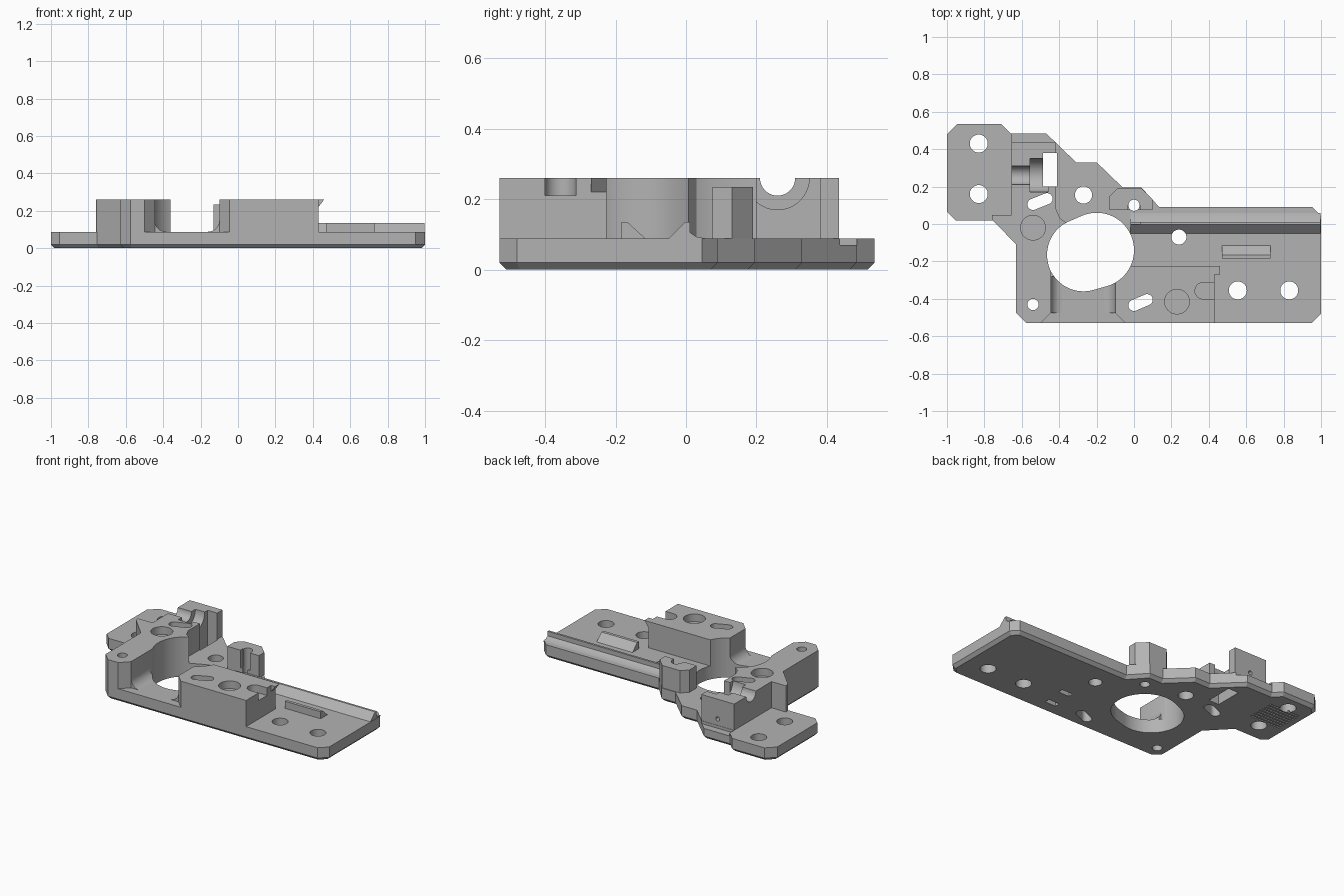
import bpy, bmesh, math
from mathutils import Vector
from mathutils.geometry import convex_hull_2d

cube = bpy.data.objects.get("Cube")
if cube:
    bpy.data.objects.remove(cube, do_unlink=True)

grey = bpy.data.materials.new("mid grey")
grey.use_nodes = True
grey.diffuse_color = (0.45, 0.45, 0.45, 1)
grey.node_tree.nodes["Principled BSDF"].inputs["Base Color"].default_value = grey.diffuse_color

TOP, FLOOR = 0.26, 0.088
parts, cutters = [], []
cut_group = bpy.data.collections.new("cutters")
bpy.context.scene.collection.children.link(cut_group)


def prism(name, pts, lo, hi, axis="z", chamfer=0, cut=False):
    """Extrude a 2D outline along one axis, with an optional chamfer round its base."""
    place = {"x": lambda a, b, c: (c, a, b),
             "y": lambda a, b, c: (a, c, b),
             "z": lambda a, b, c: (a, b, c)}[axis]
    bm = bmesh.new()
    base = bm.faces.new([bm.verts.new(place(a, b, lo)) for a, b in pts])
    rim = list(base.edges)
    new = bmesh.ops.extrude_face_region(bm, geom=[base], use_keep_orig=True)["geom"]
    shift = Vector(place(0, 0, hi - lo))
    bmesh.ops.translate(bm, vec=shift, verts=[v for v in new if isinstance(v, bmesh.types.BMVert)])
    bmesh.ops.recalc_face_normals(bm, faces=bm.faces)
    if chamfer:
        bmesh.ops.bevel(bm, geom=rim, offset=chamfer, segments=1, affect="EDGES")
    mesh = bpy.data.meshes.new(name)
    bm.to_mesh(mesh)
    bm.free()
    mesh.materials.append(grey)
    ob = bpy.data.objects.new(name, mesh)
    if cut:
        ob.hide_render = True
        cut_group.objects.link(ob)
        cutters.append(ob)
    else:
        bpy.context.collection.objects.link(ob)
        parts.append(ob)
    return ob


def circle(x, y, r, n=40):
    return [(x + r * math.cos(math.tau * i / n), y + r * math.sin(math.tau * i / n)) for i in range(n)]


def slot(*circles):
    pts = [Vector(p) for c in circles for p in circle(*c)]
    return [tuple(pts[i]) for i in convex_hull_2d(pts)]


def rect(x0, x1, y0, y1):
    return [(x0, y0), (x1, y0), (x1, y1), (x0, y1)]


def cut(pts, lo=-0.1, hi=0.4, axis="z"):
    prism("cutter", pts, lo, hi, axis, cut=True)


# Base plate with stepped outline
prism("base_plate", [
    (-1, 0.48), (-0.945, 0.535), (-0.71, 0.535), (-0.66, 0.485), (-0.47, 0.485), (-0.31, 0.33),
    (-0.2, 0.33), (-0.06, 0.195), (0.04, 0.195), (0.135, 0.09), (0.955, 0.09), (1, 0.045),
    (1, -0.48), (0.95, -0.53), (-0.575, -0.53), (-0.63, -0.475), (-0.63, -0.11),
    (-0.755, 0.02), (-0.955, 0.02), (-1, 0.065)], 0, FLOOR, chamfer=0.02)

# Tall left tower
prism("left_tower", [
    (-0.63, -0.475), (-0.575, -0.53), (-0.5, -0.53), (-0.445, -0.475), (-0.445, -0.15),
    (-0.35, -0.1), (-0.35, 0.0), (-0.395, 0.03), (-0.417, 0.08), (-0.417, 0.435), (-0.655, 0.435),
    (-0.655, 0.048), (-0.76, 0.048), (-0.755, 0.02), (-0.63, -0.11)], FLOOR, TOP)

# Front block and the small overhanging hook on its corner
prism("front_block", [
    (-0.1, -0.475), (-0.045, -0.53), (0.43, -0.53), (0.43, -0.225), (-0.1, -0.225)], FLOOR, TOP)
prism("block_hook", [(0.43, TOP), (0.46, TOP), (0.43, 0.22)], -0.27, -0.225, "y")

# Curved fillets beside the open channel
for name, x, s in (("tower_fillet", -0.445, 1), ("block_fillet", -0.1, -1)):
    r = 0.06
    arc = [(x + s * r * (1 - math.cos(t)), FLOOR + r * (1 - math.sin(t)))
           for t in (math.pi / 2 * i / 8 for i in range(9))]
    prism(name, [(x, FLOOR)] + arc, -0.475, -0.28, "y")

# Rear post with a vertical groove
prism("rear_post", [
    (-0.13, 0.075), (-0.13, 0.15), (-0.09, 0.19), (0.04, 0.19), (0.1, 0.13), (0.1, 0.075)],
    FLOOR, 0.235)

# Long ridge and the short wedge on the right plate
prism("long_ridge", [
    (-0.05, FLOOR), (-0.002, 0.135), (0.012, 0.135), (0.012, 0.105), (0.03, 0.093), (0.06, FLOOR)],
    -0.02, 0.998, "x")
prism("short_wedge", [(-0.185, FLOOR), (-0.185, 0.134), (-0.165, 0.134), (-0.115, FLOOR)],
      0.47, 0.73, "x")

# Large opening, screw holes and angled slots
cut(slot((-0.2, -0.14, 0.2, 72), (-0.27, -0.165, 0.195, 72)))
for x, y, r in ((-0.83, 0.43, 0.048), (-0.83, 0.16, 0.048), (-0.27, 0.155, 0.046),
                (0, 0.1, 0.03), (0.24, -0.07, 0.04), (0.555, -0.355, 0.048),
                (0.83, -0.355, 0.048), (-0.54, -0.43, 0.03)):
    cut(circle(x, y, r))
cut(slot((0, -0.435, 0.03), (0.07, -0.405, 0.03)))
cut(slot((-0.54, 0.105, 0.03), (-0.465, 0.135, 0.03)))
cut(rect(-0.487, -0.412, 0.2, 0.38))

# Round pockets, side pocket and post groove
for x, y in ((-0.54, -0.02), (0.23, -0.415)):
    cut(circle(x, y, 0.066), 0.21)
cut(slot((0.37, -0.357, 0.044), (0.5, -0.357, 0.044)), 0.21)
cut(rect(-0.035, 0.035, 0.0, 0.1), 0.12)

# Stepped bolt cradle, rear ledge and pin hole
cut(circle(0.26, TOP, 0.05), -0.8, -0.45, "x")
cut(circle(0.26, TOP, 0.09), -0.555, -0.46, "x")
cut(rect(-0.655, -0.42, 0.437, 0.6), 0.07)
cut(circle(-0.535, 0.13, 0.014, 16), 0.4, 0.5, "y")

# Underside pockets and grip grooves
cut(rect(0.255, 0.335, -0.297, -0.263), -0.1, 0.03)
cut(rect(0.24, 0.32, -0.437, -0.403), -0.1, 0.03)
for i in range(8):
    y = 0.215 + i * 0.025
    cut(rect(-0.94, -0.72, y, y + 0.01), -0.1, 0.012)

# Carve every part, shade it, then drop the cutters
for ob in parts:
    bpy.ops.object.select_all(action="DESELECT")
    ob.select_set(True)
    bpy.context.view_layer.objects.active = ob
    mod = ob.modifiers.new("carve", "BOOLEAN")
    mod.operation, mod.solver = "DIFFERENCE", "EXACT"
    mod.operand_type, mod.collection = "COLLECTION", cut_group
    bpy.ops.object.modifier_apply(modifier=mod.name)
    bpy.ops.object.shade_smooth_by_angle(angle=math.radians(30))
for ob in cutters:
    bpy.data.objects.remove(ob, do_unlink=True)
bpy.data.collections.remove(cut_group)
